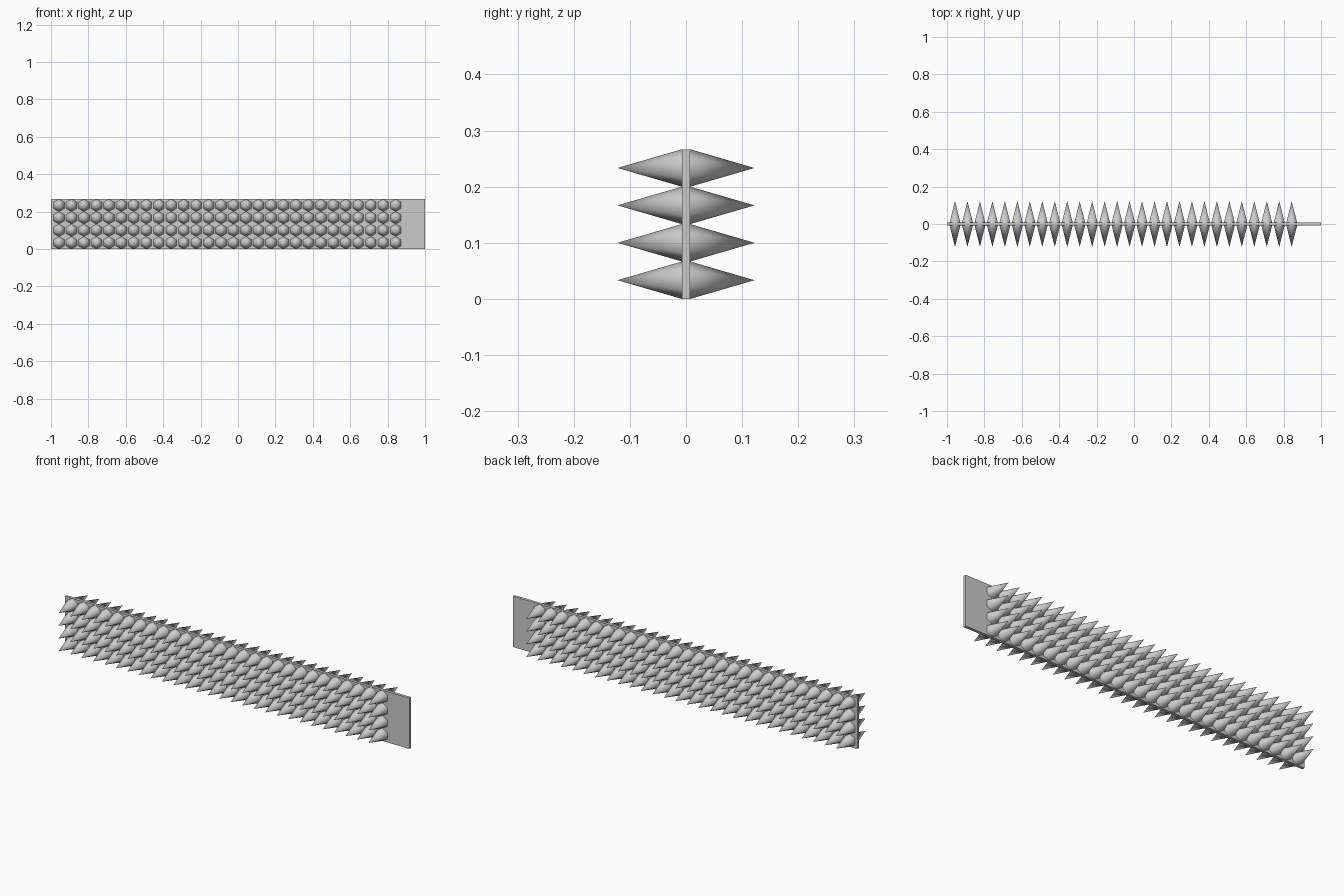
import bpy, bmesh
from math import radians
from mathutils import Matrix

if "Cube" in bpy.data.objects:
    bpy.data.objects.remove(bpy.data.objects["Cube"])

PITCH = 0.2667 / 4      # spacing of the spike grid
HALF_T = 0.0073         # half thickness of the plate
TIP = 0.122             # spike tip distance from the centre plane
COLS, ROWS, X0 = 28, 4, -0.957


def make_object(name, bm):
    mesh = bpy.data.meshes.new(name)
    bm.to_mesh(mesh)
    bm.free()
    obj = bpy.data.objects.new(name, mesh)
    bpy.context.collection.objects.link(obj)
    return obj


# Thin upright backing plate
bm = bmesh.new()
size = Matrix.Diagonal((2, 2 * HALF_T, 4 * PITCH, 1))
bmesh.ops.create_cube(bm, size=1, matrix=Matrix.Translation((0, 0, 2 * PITCH)) @ size)
make_object("plate", bm)

# Grid of smooth six-sided spikes on the front, corners pointing up and down
bm = bmesh.new()
length = TIP - HALF_T
turn = Matrix.Rotation(radians(90), 4, 'X')
for c in range(COLS):
    for r in range(ROWS):
        place = Matrix.Translation((X0 + c * PITCH, -HALF_T - length / 2, (r + 0.5) * PITCH))
        bmesh.ops.create_cone(bm, cap_ends=False, segments=6, radius1=PITCH / 2,
                              radius2=0, depth=length, matrix=place @ turn)
bmesh.ops.remove_doubles(bm, verts=[v for v in bm.verts if v.co.y < -TIP + 1e-4], dist=1e-4)
bmesh.ops.recalc_face_normals(bm, faces=bm.faces)
for f in bm.faces:
    f.smooth = True
spikes = make_object("spikes", bm)

# Same spikes on the back
mirror = spikes.modifiers.new("mirror", 'MIRROR')
mirror.use_axis = (False, True, False)
mirror.use_mirror_merge = False
